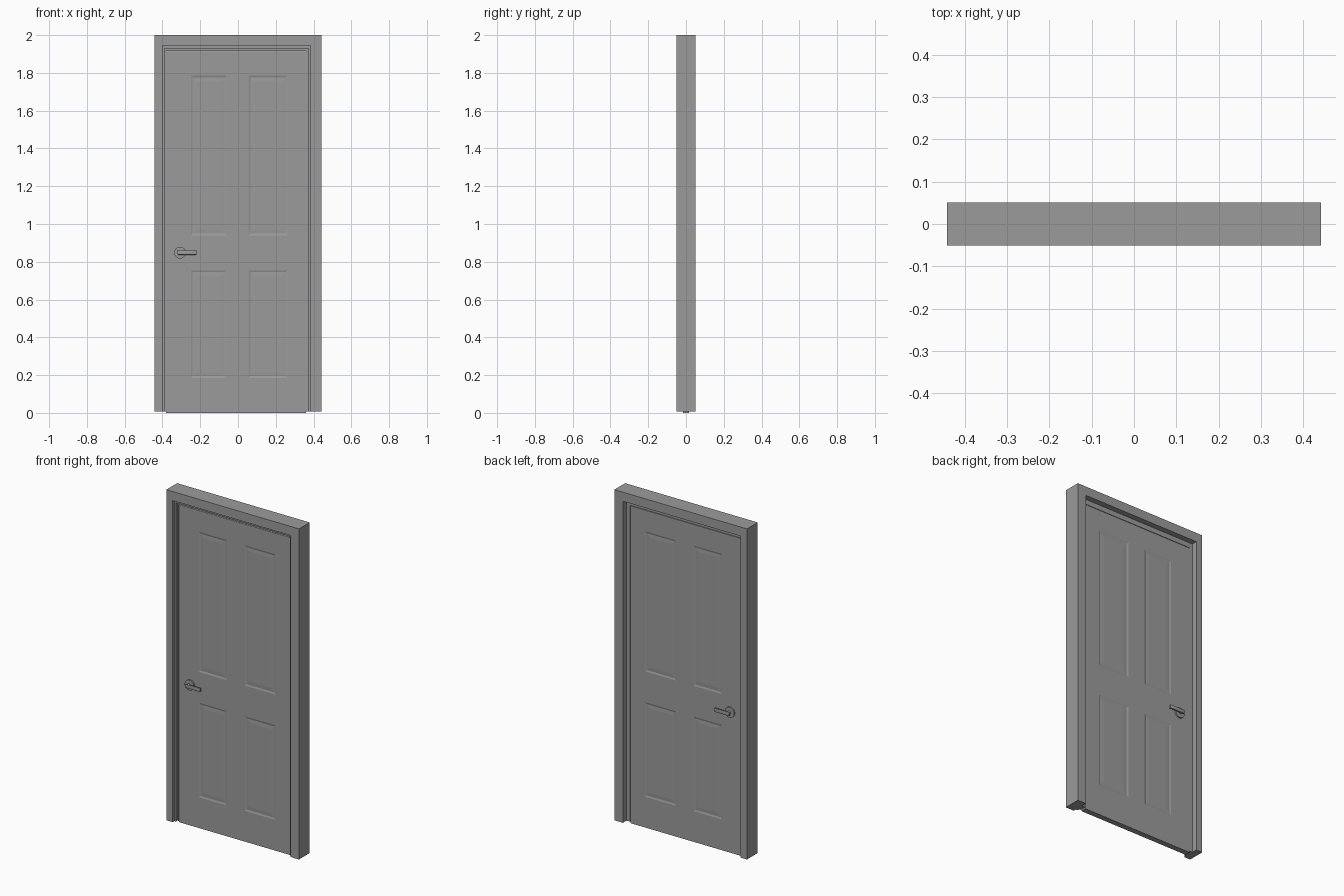
import bpy, bmesh, math
from mathutils import Matrix

if "Cube" in bpy.data.objects:
    bpy.data.objects.remove(bpy.data.objects["Cube"])

grey = bpy.data.materials.new("dark_grey")
grey.diffuse_color = (.33, .33, .33, 1)
grey.use_nodes = True
grey.node_tree.nodes["Principled BSDF"].inputs["Base Color"].default_value = grey.diffuse_color


def finish(bm, name, angle=None):
    bmesh.ops.recalc_face_normals(bm, faces=bm.faces)
    me = bpy.data.meshes.new(name)
    bm.to_mesh(me)
    bm.free()
    me.materials.append(grey)
    ob = bpy.data.objects.new(name, me)
    bpy.context.collection.objects.link(ob)
    if angle:
        bpy.ops.object.select_all(action='DESELECT')
        ob.select_set(True)
        bpy.context.view_layer.objects.active = ob
        bpy.ops.object.shade_smooth_by_angle(angle=math.radians(angle))
    return ob


# Door frame: stepped jamb profile swept up, across and down
# t: -1 is the outer face, 0 the opening, 1 the full depth of the stop
profile = [(-1, -.051), (0, -.051), (0, -.034), (.5, -.034), (.5, -.02), (.92, -.02),
           (.92, .017), (0, .017), (0, .051), (-1, .051)]


def level(t, outer, opening, stop):
    return outer if t < 0 else opening + (stop - opening) * t


bm = bmesh.new()
rings = [[], [], [], []]
for t, y in profile:
    xl = level(t, -.442, -.4, -.38)
    xr = level(t, .442, .385, .359)
    zt = level(t, 2, 1.945, 1.912)
    for ring, x, z in zip(rings, (xl, xl, xr, xr), (.008, zt, zt, .008)):
        ring.append(bm.verts.new((x, y, z)))
n = len(profile)
for a, b in zip(rings, rings[1:]):
    for i in range(n):
        j = (i + 1) % n
        bm.faces.new((a[i], a[j], b[j], b[i]))
bm.faces.new(rings[0])
bm.faces.new(rings[-1])
finish(bm, "door_frame")

# Door leaf: half-thickness sheet with four recessed panels, mirrored to the back
T = .017
xs = [-.38, -.25, -.062, .055, .262, .359]
zs = [0, .185, .755, .94, 1.785, 1.912]
bm = bmesh.new()
grid = [[bm.verts.new((x, -T, z)) for x in xs] for z in zs]
panels = []
for j in range(5):
    for i in range(5):
        f = bm.faces.new((grid[j][i], grid[j][i + 1], grid[j + 1][i + 1], grid[j + 1][i]))
        if i in (1, 3) and j in (1, 3):
            panels.append(f)
rim = [e for e in bm.edges if e.is_boundary]
bm.normal_update()
for width, y in ((.014, -T + .003), (.03, -T + .0015)):
    bmesh.ops.inset_individual(bm, faces=panels, thickness=width)
    for f in panels:
        for v in f.verts:
            v.co.y = y
edge = bmesh.ops.extrude_edge_only(bm, edges=rim)["geom"]
for v in edge:
    if isinstance(v, bmesh.types.BMVert):
        v.co.y = 0
leaf = finish(bm, "door_leaf")
mirror = leaf.modifiers.new("both_sides", 'MIRROR')
mirror.use_axis = (False, True, False)

# Lever handles on both faces
HX, HZ = -.307, .848


def disc(name, radius, y0, y1, segments):
    bm = bmesh.new()
    m = Matrix.Translation((HX, (y0 + y1) / 2, HZ)) @ Matrix.Rotation(math.pi / 2, 4, 'X')
    bmesh.ops.create_cone(bm, cap_ends=True, segments=segments, radius1=radius,
                          radius2=radius, depth=abs(y1 - y0), matrix=m)
    finish(bm, name, 30)


for side, s in (("front", -1), ("back", 1)):
    disc(side + "_handle_rose", .031, s * .016, s * .026, 32)
    disc(side + "_handle_neck", .01, s * .025, s * .04, 20)
    bm = bmesh.new()
    m = Matrix.Translation((-.27, s * .042, HZ)) @ Matrix.Diagonal((.1, .01, .022, 1))
    bmesh.ops.create_cube(bm, size=1, matrix=m)
    bmesh.ops.bevel(bm, geom=bm.edges[:], offset=.002, segments=2, affect='EDGES', profile=.5)
    finish(bm, side + "_handle_lever", 40)
